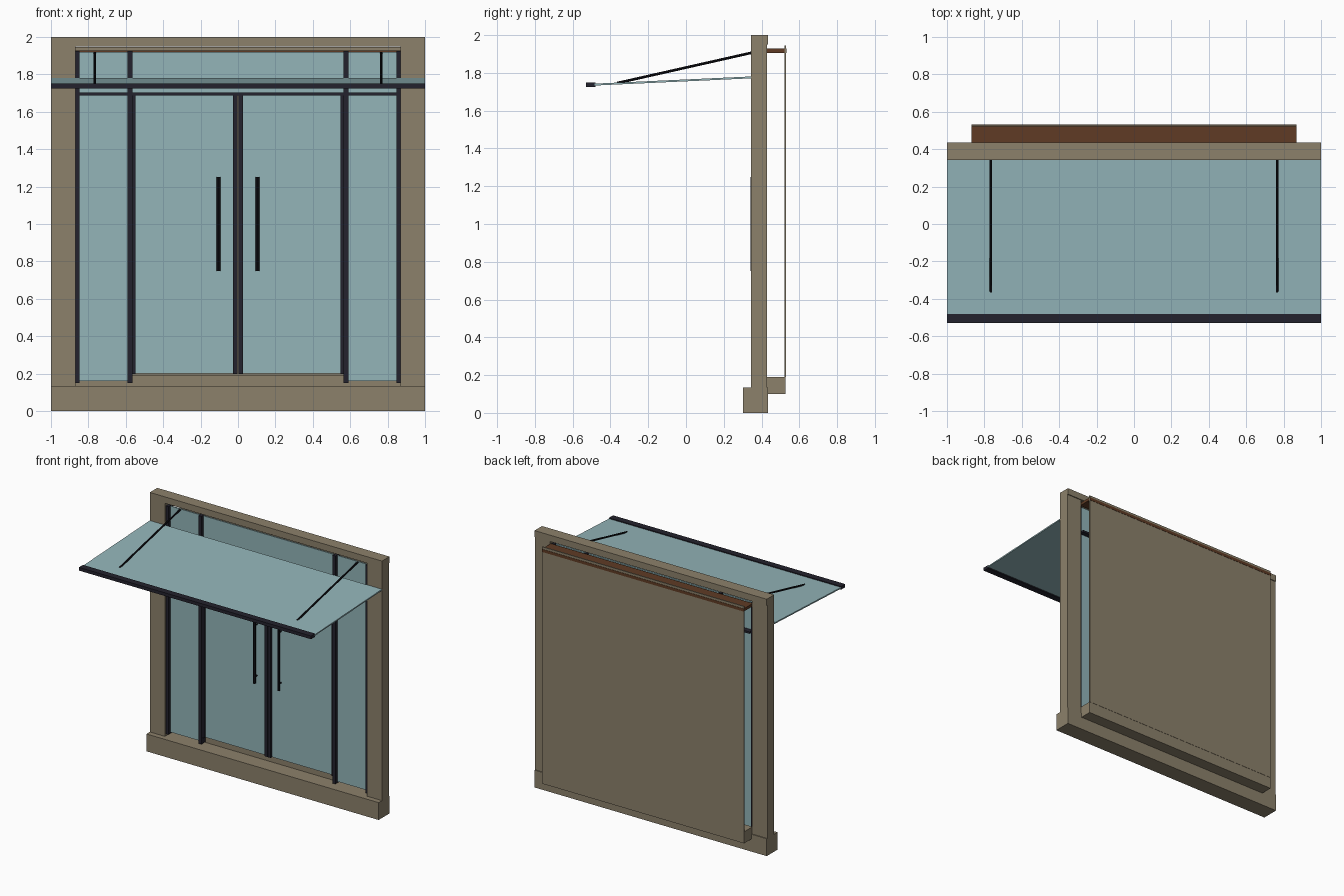
import bpy, bmesh, math
from mathutils import Vector

if "Cube" in bpy.data.objects:
    bpy.data.objects.remove(bpy.data.objects["Cube"])


def material(name, rgb):
    m = bpy.data.materials.new(name)
    m.diffuse_color = (*rgb, 1)
    m.use_nodes = True
    m.node_tree.nodes["Principled BSDF"].inputs["Base Color"].default_value = m.diffuse_color
    return m


STONE = material("beige stone", (0.262, 0.219, 0.147))
GLASS = material("pale teal glass", (0.292, 0.462, 0.485))
DARK = material("dark metal", (0.017, 0.016, 0.026))
BLACK = material("black metal", (0.006, 0.006, 0.009))
BROWN = material("brown wood", (0.115, 0.044, 0.018))


def finish(bm, name, mat):
    bmesh.ops.recalc_face_normals(bm, faces=bm.faces)
    me = bpy.data.meshes.new(name)
    bm.to_mesh(me)
    bm.free()
    me.materials.append(mat)
    ob = bpy.data.objects.new(name, me)
    bpy.context.collection.objects.link(ob)
    return ob


def prism(name, mat, x0, x1, profile):
    """Extrude a (y, z) profile from x0 to x1."""
    bm = bmesh.new()
    face = bm.faces.new([bm.verts.new((x0, y, z)) for y, z in profile])
    new = bmesh.ops.extrude_face_region(bm, geom=[face])["geom"]
    bmesh.ops.translate(bm, vec=(x1 - x0, 0, 0),
                        verts=[v for v in new if isinstance(v, bmesh.types.BMVert)])
    return finish(bm, name, mat)


def box(name, mat, x0, x1, y0, y1, z0, z1):
    return prism(name, mat, x0, x1, [(y0, z0), (y1, z0), (y1, z1), (y0, z1)])


def rod(name, mat, a, b, radius, sides=8):
    a, b = Vector(a), Vector(b)
    bm = bmesh.new()
    bmesh.ops.create_cone(bm, cap_ends=True, segments=sides, radius1=radius,
                          radius2=radius, depth=(b - a).length)
    ob = finish(bm, name, mat)
    ob.location = (a + b) / 2
    ob.rotation_euler = (b - a).to_track_quat("Z", "Y").to_euler()
    return ob


def both(name, mat, x0, x1, *rest):
    """Box on the right and its mirror on the left."""
    box(name + "_right", mat, x0, x1, *rest)
    box(name + "_left", mat, -x1, -x0, *rest)


# Stone surround
both("surround_jamb", STONE, 0.87, 1, 0.343, 0.428, 0.135, 1.95)
box("surround_lintel", STONE, -1, 1, 0.343, 0.435, 1.95, 2)
box("base_plinth", STONE, -1, 1, 0.302, 0.435, 0, 0.135)

# Shallow box behind the entrance
box("rear_sill", STONE, -0.87, 0.87, 0.425, 0.528, 0.10, 0.19)
box("rear_panel", STONE, -0.87, 0.87, 0.521, 0.53, 0.19, 1.945)
box("ceiling_board", BROWN, -0.87, 0.87, 0.42, 0.532, 1.906, 1.928)

# Metal framing
both("outer_post", DARK, 0.848, 0.87, 0.355, 0.41, 0.15, 1.925)
both("inner_post", DARK, 0.565, 0.59, 0.355, 0.41, 0.15, 1.925)
both("door_hinge_stile", DARK, 0.548, 0.564, 0.365, 0.405, 0.198, 1.69)
both("door_meeting_stile", DARK, 0.002, 0.026, 0.365, 0.405, 0.198, 1.69)
box("transom_bar", DARK, -0.848, 0.848, 0.36, 0.43, 1.688, 1.703)

# Glazing
both("side_glass", GLASS, 0.59, 0.848, 0.38, 0.39, 0.16, 1.92)
both("door_glass", GLASS, 0.026, 0.548, 0.38, 0.39, 0.20, 1.69)
box("transom_glass", GLASS, -0.565, 0.565, 0.38, 0.39, 1.703, 1.92)

# Sloping canopy and its front bar
prism("canopy_glass", GLASS, -1, 1,
      [(-0.485, 1.733), (0.343, 1.771), (0.343, 1.781), (-0.485, 1.743)])
box("canopy_front_bar", DARK, -1, 1, -0.53, -0.48, 1.725, 1.75)

# Mirrored canopy stays and door handles
for side, s in (("left", -1), ("right", 1)):
    rod("canopy_stay_" + side, BLACK, (s * 0.765, -0.365, 1.746),
        (s * 0.765, 0.38, 1.914), 0.007)
    rod("door_handle_" + side, BLACK, (s * 0.104, 0.352, 0.75),
        (s * 0.104, 0.352, 1.25), 0.010)
    for z in (0.80, 1.20):
        rod("handle_mount_" + side, BLACK, (s * 0.104, 0.352, z),
            (s * 0.104, 0.383, z), 0.006)
